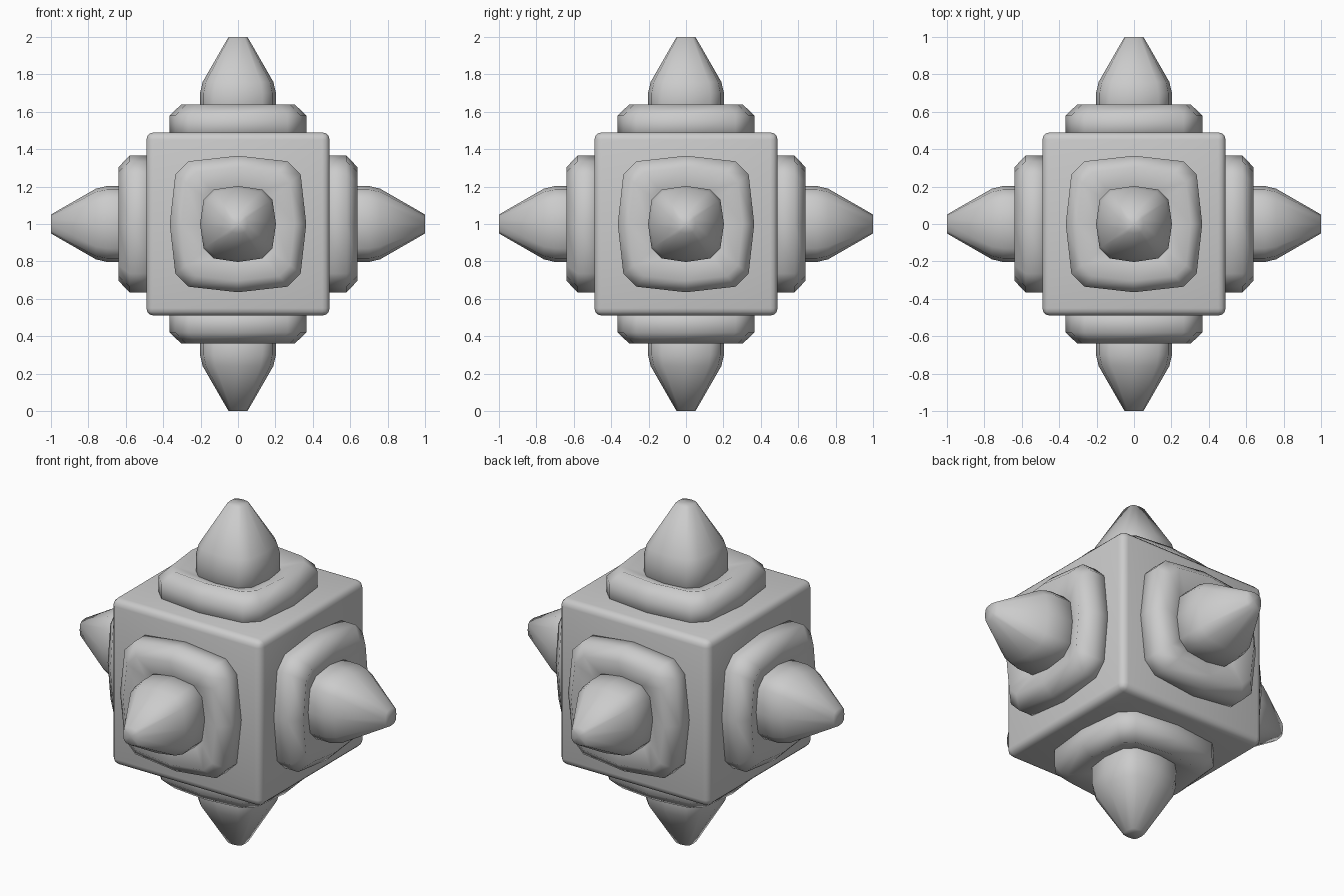
import bpy
import bmesh
from mathutils import Matrix, Vector

if "Cube" in bpy.data.objects:
    bpy.data.objects.remove(bpy.data.objects["Cube"], do_unlink=True)

CENTRE = Vector((0, 0, 1))

grey = bpy.data.materials.new("plain grey")
grey.use_nodes = True
colour = (0.6, 0.6, 0.6, 1)
grey.diffuse_color = colour
grey.node_tree.nodes["Principled BSDF"].inputs["Base Color"].default_value = colour


def finish(bm, name, angle):
    bmesh.ops.recalc_face_normals(bm, faces=bm.faces)
    mesh = bpy.data.meshes.new(name)
    bm.to_mesh(mesh)
    bm.free()
    mesh.materials.append(grey)
    obj = bpy.data.objects.new(name, mesh)
    bpy.context.collection.objects.link(obj)
    bpy.ops.object.select_all(action="DESELECT")
    obj.select_set(True)
    bpy.context.view_layer.objects.active = obj
    if angle is None:
        bpy.ops.object.shade_smooth()
    else:
        bpy.ops.object.shade_smooth_by_angle(angle=angle)
    return obj


def outline(mid, near, far):
    """Twelve-sided rounded square: one quarter turned four times."""
    quarter = [Vector((mid, 0, 0)), Vector((far, near, 0)), Vector((near, far, 0))]
    turn = Matrix.Rotation(1.5707963, 3, "Z")
    points = []
    for _ in range(4):
        points += quarter
        quarter = [turn @ p for p in quarter]
    return points


def loft(name, shape, profile, direction):
    """Stack scaled copies of the outline along a direction, closing both ends."""
    bm = bmesh.new()
    place = Vector((0, 0, 1)).rotation_difference(direction).to_matrix()
    rings = []
    for size, height in profile:
        rings.append([bm.verts.new(CENTRE + place @ (p * size + Vector((0, 0, height))))
                      for p in shape])
    n = len(shape)
    for low, high in zip(rings, rings[1:]):
        for i in range(n):
            j = (i + 1) % n
            bm.faces.new((low[i], low[j], high[j], high[i]))
    bm.faces.new(rings[0])
    # end cap as a fan, so the shading runs to the middle
    top = bm.verts.new(CENTRE + place @ Vector((0, 0, profile[-1][1])))
    for i in range(n):
        bm.faces.new((rings[-1][i], rings[-1][(i + 1) % n], top))
    return finish(bm, name, None)


# core block with rounded edges
bm = bmesh.new()
bmesh.ops.create_cube(bm, size=0.98, matrix=Matrix.Translation(CENTRE))
bmesh.ops.bevel(bm, geom=bm.edges[:], offset=0.04, segments=3,
                profile=0.5, affect="EDGES")
finish(bm, "core_block", 0.7)

# a collar and a spike on each of the six sides
collar_shape = outline(0.365, 0.265, 0.335)
collar_profile = [(1, 0.45), (1, 0.58), (0.83, 0.64), (0.55, 0.6)]
spike_shape = outline(0.203, 0.13, 0.184)
spike_profile = [(1, 0.5), (1, 0.7), (0.93, 0.76), (0.25, 1)]

sides = {"left": (1, 0, 0), "right": (-1, 0, 0), "front": (0, -1, 0),
         "back": (0, 1, 0), "top": (0, 0, 1), "bottom": (0, 0, -1)}
for side, axis in sides.items():
    loft(side + "_collar", collar_shape, collar_profile, Vector(axis))
    loft(side + "_spike", spike_shape, spike_profile, Vector(axis))
